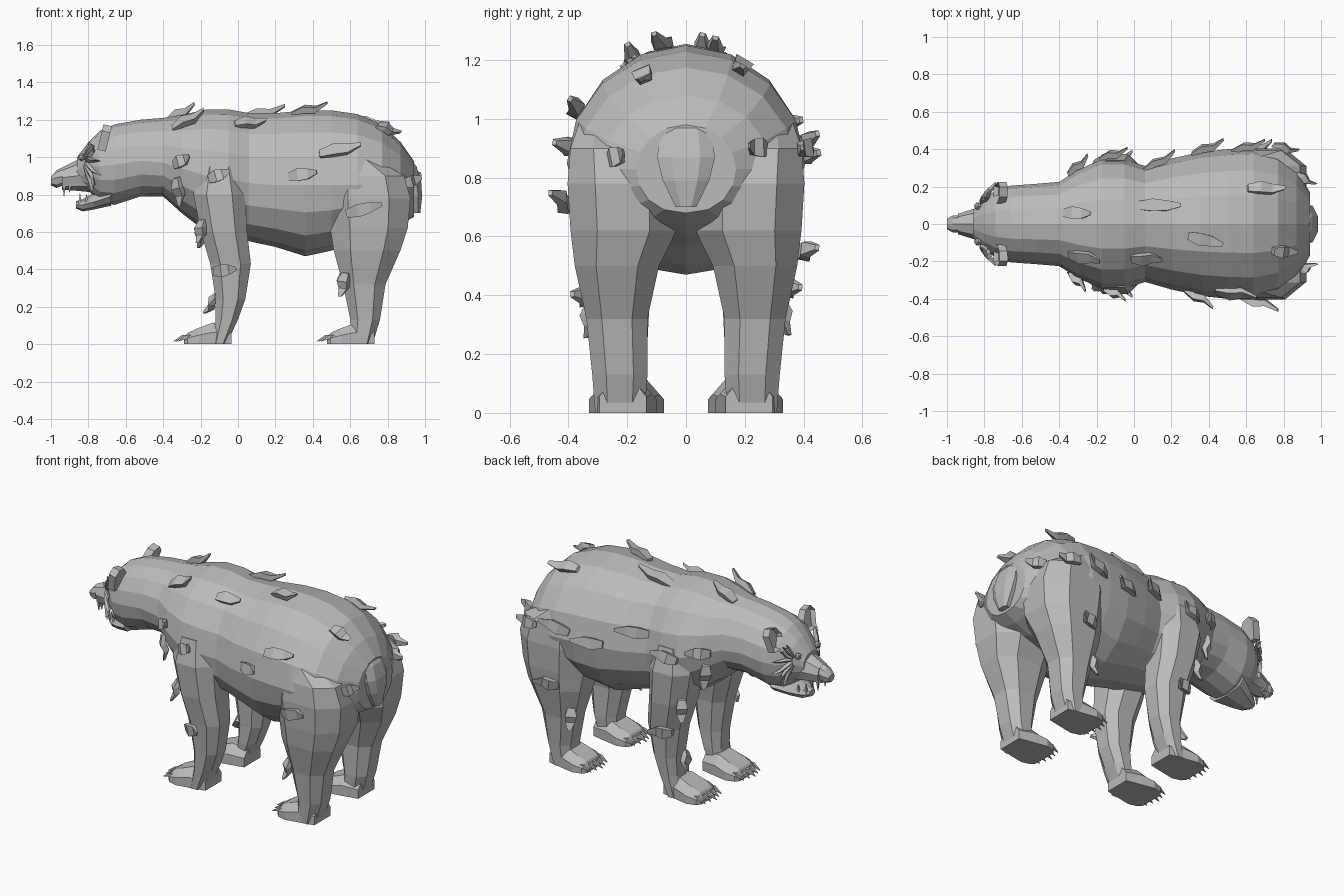
import bpy, bmesh, math, random
from mathutils import Vector
from mathutils.bvhtree import BVHTree

if "Cube" in bpy.data.objects:
    bpy.data.objects.remove(bpy.data.objects["Cube"])

random.seed(4)
fur = bpy.data.materials.new("grey_fur")
fur.diffuse_color = (0.5, 0.5, 0.5, 1)
fur.use_nodes = True
fur.node_tree.nodes["Principled BSDF"].inputs["Base Color"].default_value = fur.diffuse_color


def finish(bm, name, mirror=False):
    bmesh.ops.recalc_face_normals(bm, faces=bm.faces[:])
    me = bpy.data.meshes.new(name)
    bm.to_mesh(me)
    bm.free()
    me.materials.append(fur)
    ob = bpy.data.objects.new(name, me)
    bpy.context.collection.objects.link(ob)
    if mirror:
        m = ob.modifiers.new("mirror", 'MIRROR')
        m.use_axis = (False, True, False)
    return ob


def skin(bm, rings):
    """Bridge rings of points into a closed tube."""
    vs = [[bm.verts.new(p) for p in r] for r in rings]
    n = len(vs[0])
    for a, b in zip(vs, vs[1:]):
        for i in range(n):
            bm.faces.new((a[i], a[(i + 1) % n], b[(i + 1) % n], b[i]))
    bm.faces.new(vs[0][::-1])
    bm.faces.new(vs[-1])


def loft(name, rings, mirror=False):
    bm = bmesh.new()
    skin(bm, rings)
    return finish(bm, name, mirror)


def oval(n, power=1.0):
    out = []
    for i in range(n):
        a = 2 * math.pi * (i + 0.5) / n
        c, s = math.cos(a), math.sin(a)
        out.append((math.copysign(abs(c) ** power, c), math.copysign(abs(s) ** power, s)))
    return out


def x_ring(x, top, mid, bot, w, n=16):
    pts = []
    for i in range(n):
        a = 2 * math.pi * i / n
        c, s = math.cos(a), math.sin(a)
        if s < 0:  # fuller underside
            c = math.copysign(abs(c) ** 0.85, c)
        pts.append((x, w * c, mid + s * ((top - mid) if s > 0 else (mid - bot))))
    return pts


def z_ring(z, x0, x1, y0, y1, n=8):
    return [((x0 + x1) / 2 + c * (x1 - x0) / 2 / 0.95, (y0 + y1) / 2 + s * (y1 - y0) / 2 / 0.95, z)
            for c, s in oval(n, 0.8)]


# torso, neck and skull
body = loft("body", [x_ring(*r) for r in (
    (-.86, 1.0, .93, .85, .075), (-.80, 1.08, .96, .82, .135), (-.74, 1.14, .95, .76, .18),
    (-.66, 1.175, .96, .745, .205), (-.52, 1.2, .98, .79, .215), (-.40, 1.21, .97, .79, .225),
    (-.30, 1.225, .94, .70, .29), (-.17, 1.255, .90, .60, .345), (-.05, 1.255, .88, .57, .345),
    (.06, 1.235, .86, .55, .31), (.20, 1.235, .85, .52, .35), (.36, 1.25, .85, .47, .385),
    (.50, 1.25, .85, .50, .40), (.64, 1.23, .85, .57, .405), (.77, 1.175, .84, .60, .37),
    (.87, 1.08, .83, .64, .29), (.94, .98, .83, .68, .17))])

# muzzle, nose, lower jaw
loft("muzzle", [x_ring(*r, n=8) for r in (
    (-.76, 1.01, .92, .81, .12), (-.86, .985, .90, .82, .08), (-.94, .945, .89, .825, .055))])
loft("nose", [x_ring(*r, n=8) for r in (
    (-.93, .95, .90, .85, .045), (-.97, .93, .89, .835, .045), (-1.0, .895, .88, .85, .028))])
loft("lower_jaw", [x_ring(*r, n=8) for r in (
    (-.68, .85, .79, .74, .15), (-.77, .81, .76, .72, .10),
    (-.83, .775, .745, .71, .06), (-.865, .765, .745, .725, .03))])

# legs
hind = loft("hind_legs", [z_ring(*r) for r in (
    (0, .60, .72, .14, .31), (.13, .60, .76, .13, .32), (.32, .56, .79, .13, .34),
    (.50, .51, .87, .09, .38), (.62, .49, .91, .03, .395), (.78, .47, .925, .03, .405),
    (.90, .49, .89, .08, .395), (1.0, .52, .72, .15, .36))], True)
fore = loft("front_legs", [z_ring(*r) for r in (
    (0, -.14, -.06, .14, .29), (.13, -.12, .0, .13, .30), (.24, -.12, .04, .13, .31),
    (.43, -.15, .07, .12, .33), (.60, -.20, .05, .09, .36), (.80, -.24, .04, .08, .375),
    (.95, -.20, .0, .1, .34))], True)


# paws with five claws each
def paw(name, heel, yc):
    rings = []
    for dx, h, w in ((0, .10, .08), (-.10, .115, .10), (-.18, .085, .115), (-.235, .06, .10), (-.255, .03, .075)):
        x = heel + dx
        rings.append([(x, yc - w, 0), (x, yc - w, h * .55), (x, yc - w * .55, h),
                      (x, yc + w * .55, h), (x, yc + w, h * .55), (x, yc + w, 0)])
    loft(name, rings, True)
    bm = bmesh.new()
    for i in range(-2, 3):
        y, x = yc + i * .04, heel - .235 + abs(i) * .012
        skin(bm, [[(x + dx, y + r * c, z + r * s) for c, s in oval(4)]
                  for dx, z, r in ((.02, .035, .018), (-.03, .038, .014), (-.075, .015, .002))])
    finish(bm, name + "_claws", True)


paw("hind_paws", .73, .215)
paw("front_paws", -.035, .19)

# tail
loft("tail", [z_ring(z, x0, x1, -w, w) for z, x0, x1, w in (
    (1.01, .86, .91, .04), (.95, .87, .955, .085), (.87, .88, .98, .1),
    (.79, .9, .985, .08), (.70, .93, .975, .035))])

# ears with a hollow front
bm = bmesh.new()
pts = [(-.05, -.05), (-.06, .03), (-.035, .075), (.015, .085), (.05, .05), (.05, -.05)]
f = bm.faces.new([bm.verts.new((-.74 + .25 * v, .165 + u + .2 * v, 1.09 + v)) for u, v in pts])
ext = bmesh.ops.extrude_face_region(bm, geom=[f], use_keep_orig=True)
bmesh.ops.translate(bm, vec=(.045, 0, -.01), verts=[g for g in ext['geom'] if isinstance(g, bmesh.types.BMVert)])
bmesh.ops.inset_region(bm, faces=[f], thickness=.015)
bmesh.ops.translate(bm, vec=(.025, 0, 0), verts=f.verts[:])
finish(bm, "ears", True)

# eyes
bm = bmesh.new()
bmesh.ops.create_icosphere(bm, subdivisions=1, radius=.022)
bmesh.ops.translate(bm, vec=(-.835, .095, 1.0), verts=bm.verts[:])
finish(bm, "eyes", True)

# teeth
bm = bmesh.new()
for x, y, z0, z1 in ((-.93, .035, .85, .79), (-.90, .05, .85, .81), (-.845, .03, .75, .805), (-.81, .055, .76, .80)):
    skin(bm, [[(x + r * c, y + r * s, z) for c, s in oval(4)] for z, r in ((z0, .012), (z1, .002))])
finish(bm, "teeth", True)


# surface lookup for everything that sits on the fur
def tree_of(obs):
    vs, fs = [], []
    for o in obs:
        for sgn in ((1, -1) if o.modifiers else (1,)):
            b = len(vs)
            vs += [Vector((v.co.x, v.co.y * sgn, v.co.z)) for v in o.data.vertices]
            fs += [[b + i for i in list(p.vertices)[::sgn]] for p in o.data.polygons]
    return BVHTree.FromPolygons(vs, fs)


# brow and cheek hair: thin bent blades swept back from the eyes
tree = tree_of([body])
bm = bmesh.new()
for k in range(7):
    a = math.radians(75 - 22 * k)
    rings = []
    for s, w, h in ((0, .012, .0), (.4, .014, .014), (.75, .011, .022), (1, .002, .035)):
        d = .03 + .11 * s
        p = Vector((-.85 + d * abs(math.cos(a * .8)), .13, .975 + .9 * d * math.sin(a) - .03 * s * s))
        q, n, _, _ = tree.find_nearest(p)
        side = Vector((-math.sin(a), 0, math.cos(a)))
        q = q + n * h
        rings.append([q + side * w, q + n * .014, q - side * w, q - n * .012])
    skin(bm, rings)
finish(bm, "cheek_hair", True)

# loose fur tufts: snapped onto the skin, swept along a direction
skin_tree = tree_of([body, hind, fore])
tufts = bmesh.new()


def tuft(x, y, z, length=.15, sweep=(1, 0, .15)):
    p, n, _, _ = skin_tree.find_nearest(Vector((x, y, z)))
    t = Vector(sweep) + Vector((0, random.uniform(-.25, .25), random.uniform(-.2, .2)))
    t = (t - n * t.dot(n)).normalized()
    b = n.cross(t)
    rings = []
    for s, h, w, th in ((-.45, -.005, .022, .012), (-.1, .022, .034, .018), (.25, .022, .028, .016), (.6, .06, .01, .007)):
        c = p + t * (s * length) + n * h
        rings.append([c + b * w + n * th, c - b * w + n * th, c - b * w * .8 - n * th, c + b * w * .8 - n * th])
    skin(tufts, rings)


# back
for x, y, l in ((-.31, .05, .15), (.12, .09, .22), (.37, -.07, .18), (.70, .20, .18), (-.28, -.18, .18),
                (.06, -.20, .15), (.84, -.15, .11)):
    tuft(x, y, 1.2, l)
# right flank
for x, z, l in ((-.37, 1.0, .11), (-.11, .91, .11), (.33, .91, .16), (.53, 1.07, .21), (.66, .72, .19)):
    tuft(x, -.42, z, l)
# left flank
for x, z, l in ((-.35, .98, .13), (-.12, .92, .14), (.10, 1.0, .18), (.38, .88, .17), (.60, .92, .17),
                (.80, .9, .12), (.66, .55, .13)):
    tuft(x, .42, z, l)
# rump
tuft(.92, -.24, .87, .09)
tuft(.9, .24, .9, .1)
# chest and legs, hanging or swept forward
for x, y, z, l in ((-.33, -.28, .82, .13), (-.33, .28, .80, .13), (-.17, -.3, .62, .11), (-.17, .3, .6, .11)):
    tuft(x, y, z, l, (.3, 0, -1))
for x, y, z in ((-.08, -.4, .39), (-.08, .4, .42)):
    tuft(x, y, z, .12)
for x, y, z in ((.57, -.32, .33), (.57, .32, .34), (-.14, .2, .22)):
    tuft(x, y, z, .11, (-.3, math.copysign(.5, y), -.6))
finish(tufts, "fur_tufts")
